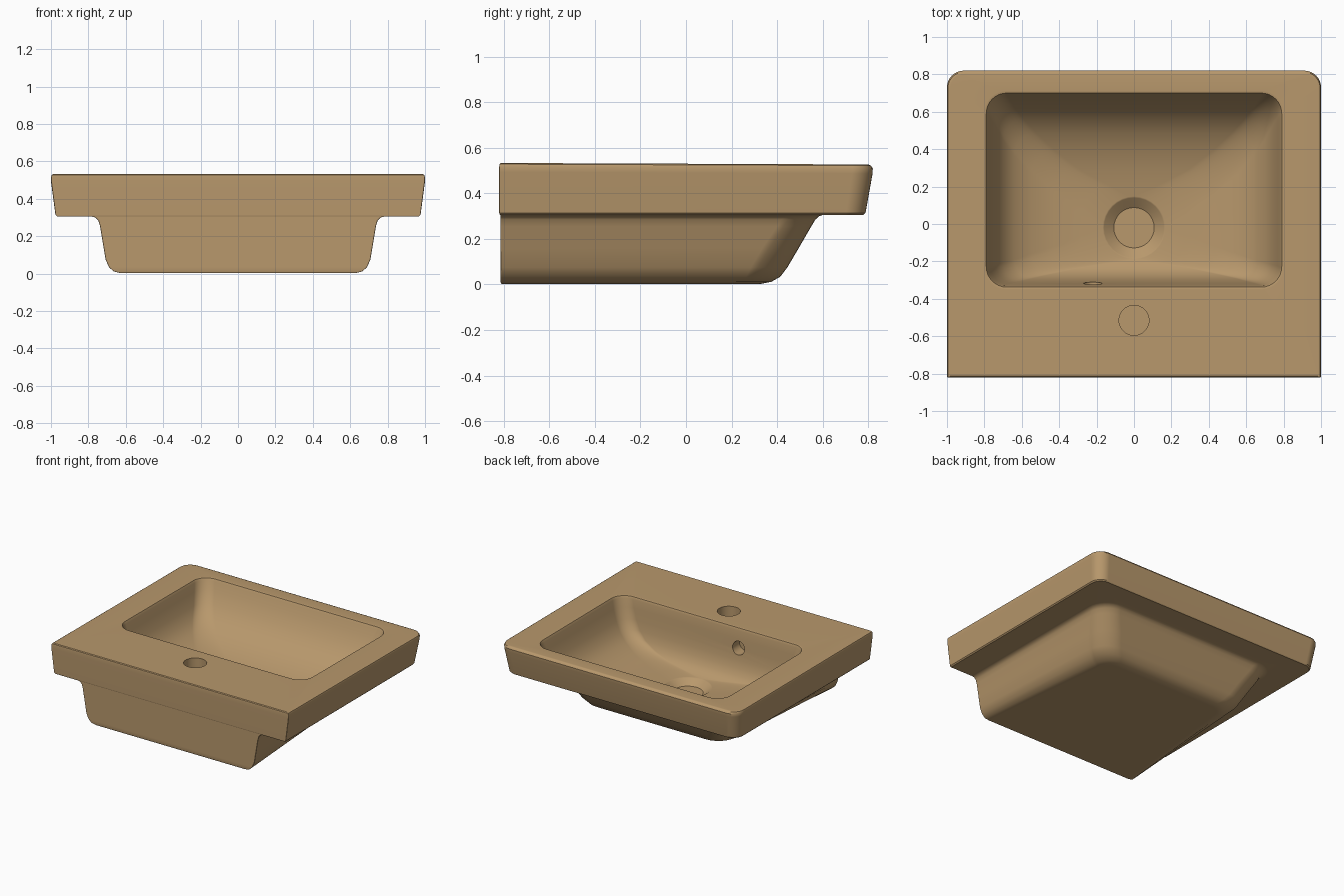
import bpy, bmesh, math
from mathutils import Matrix

if "Cube" in bpy.data.objects:
    bpy.data.objects.remove(bpy.data.objects["Cube"])

# One glazed ceramic colour
clay = bpy.data.materials.new("tan ceramic")
clay.use_nodes = True
colour = (0.479, 0.314, 0.15, 1)
clay.diffuse_color = colour
clay.node_tree.nodes["Principled BSDF"].inputs["Base Color"].default_value = colour

STEPS = 8


def ring(bm, z, back_w, front_w, y0, y1, r0, r1):
    """Rounded trapezoid loop at height z; r0 and r1 round the y0 and y1 corners."""
    corners = [(front_w - r1, y1 - r1, r1, 0), (r1 - front_w, y1 - r1, r1, 1),
               (r0 - back_w, y0 + r0, r0, 2), (back_w - r0, y0 + r0, r0, 3)]
    loop = []
    for cx, cy, r, quarter in corners:
        for i in range(STEPS + 1):
            a = (quarter + i / STEPS) * math.pi / 2
            x, y = cx + r * math.cos(a), cy + r * math.sin(a)
            tilt = -0.004 * y if z > 0.45 else 0
            loop.append(bm.verts.new((x, y, z + tilt)))
    return loop


def make_object(name, bm):
    bmesh.ops.remove_doubles(bm, verts=bm.verts, dist=1e-5)
    bmesh.ops.recalc_face_normals(bm, faces=bm.faces)
    mesh = bpy.data.meshes.new(name)
    bm.to_mesh(mesh)
    bm.free()
    mesh.materials.append(clay)
    obj = bpy.data.objects.new(name, mesh)
    bpy.context.collection.objects.link(obj)
    return obj


# Sections: height, wall-side width, front width, y0, y1, y0 radius, y1 radius
underbody = [
    (0.003, .63, .52, -.81, .33, .004, .10),
    (0.012, .665, .565, -.815, .375, .004, .13),
    (0.035, .69, .61, -.815, .415, .004, .15),
    (0.075, .708, .65, -.815, .445, .004, .16),
    (0.16, .722, .69, -.815, .495, .004, .16),
    (0.255, .738, .735, -.815, .55, .004, .15),
    (0.285, .747, .747, -.815, .568, .004, .15),
    (0.30, .762, .762, -.815, .585, .004, .15),
    (0.306, .785, .785, -.815, .605, .004, .16),
]
slab = [
    (0.306, .968, .968, -.817, .78, .004, .08),
    (0.314, .976, .976, -.82, .788, .004, .085),
    (0.49, .999, .999, -.82, .819, .004, .09),
    (0.513, 1.0, 1.0, -.82, .82, .004, .09),
    (0.525, .995, .995, -.818, .812, .004, .085),
    (0.53, .985, .985, -.812, .80, .004, .08),
]
bowl = [
    (0.53, .802, .802, -.35, .712, .12, .12),
    (0.526, .79, .79, -.338, .70, .11, .11),
    (0.51, .781, .781, -.331, .691, .10, .10),
    (0.45, .766, .766, -.324, .667, .10, .10),
    (0.37, .738, .738, -.316, .62, .10, .10),
    (0.30, .70, .70, -.306, .56, .10, .11),
    (0.245, .64, .64, -.29, .485, .10, .12),
    (0.20, .55, .55, -.268, .39, .11, .13),
    (0.17, .43, .43, -.24, .29, .12, .14),
    (0.152, .28, .28, -.21, .20, .15, .16),
]


def drain_ring(z, r):
    return (z, r, r, -.02 - r, -.02 + r, r, r)


drain = [drain_ring(0.143, .168), drain_ring(0.138, .16), drain_ring(0.10, .108)]

# Continuous shell from the base, around the rim and down to the drain
bm = bmesh.new()
loops = [ring(bm, *s) for s in underbody + slab + bowl + drain]
for low, high in zip(loops, loops[1:]):
    for i in range(len(low)):
        j = (i + 1) % len(low)
        bm.faces.new((low[i], low[j], high[j], high[i]))
bm.faces.new(loops[0])
bm.faces.new(loops[-1])
basin = make_object("basin", bm)


def bore(name, location, radius, depth, rotation):
    """Cut a blind round hole."""
    bm = bmesh.new()
    bmesh.ops.create_cone(bm, cap_ends=True, segments=40, radius1=radius,
                          radius2=radius, depth=depth,
                          matrix=Matrix.Translation(location) @ rotation)
    cutter = make_object(name, bm)
    cutter.hide_render = True
    mod = basin.modifiers.new(name, 'BOOLEAN')
    mod.operation = 'DIFFERENCE'
    mod.solver = 'EXACT'
    mod.object = cutter
    bpy.ops.object.modifier_apply(modifier=mod.name)
    bpy.data.objects.remove(cutter)


bpy.context.view_layer.objects.active = basin
basin.select_set(True)
bore("tap_hole", (0, -.515, .48), .08, .32, Matrix())
bore("overflow_hole", (-.22, -.34, .385), .05, .12, Matrix.Rotation(math.pi / 2, 4, 'X'))

# Soft ceramic shading with crisp hole edges
bpy.ops.object.shade_smooth_by_angle(angle=math.radians(35))
soft = basin.modifiers.new("soft_normals", 'WEIGHTED_NORMAL')
soft.keep_sharp = True
